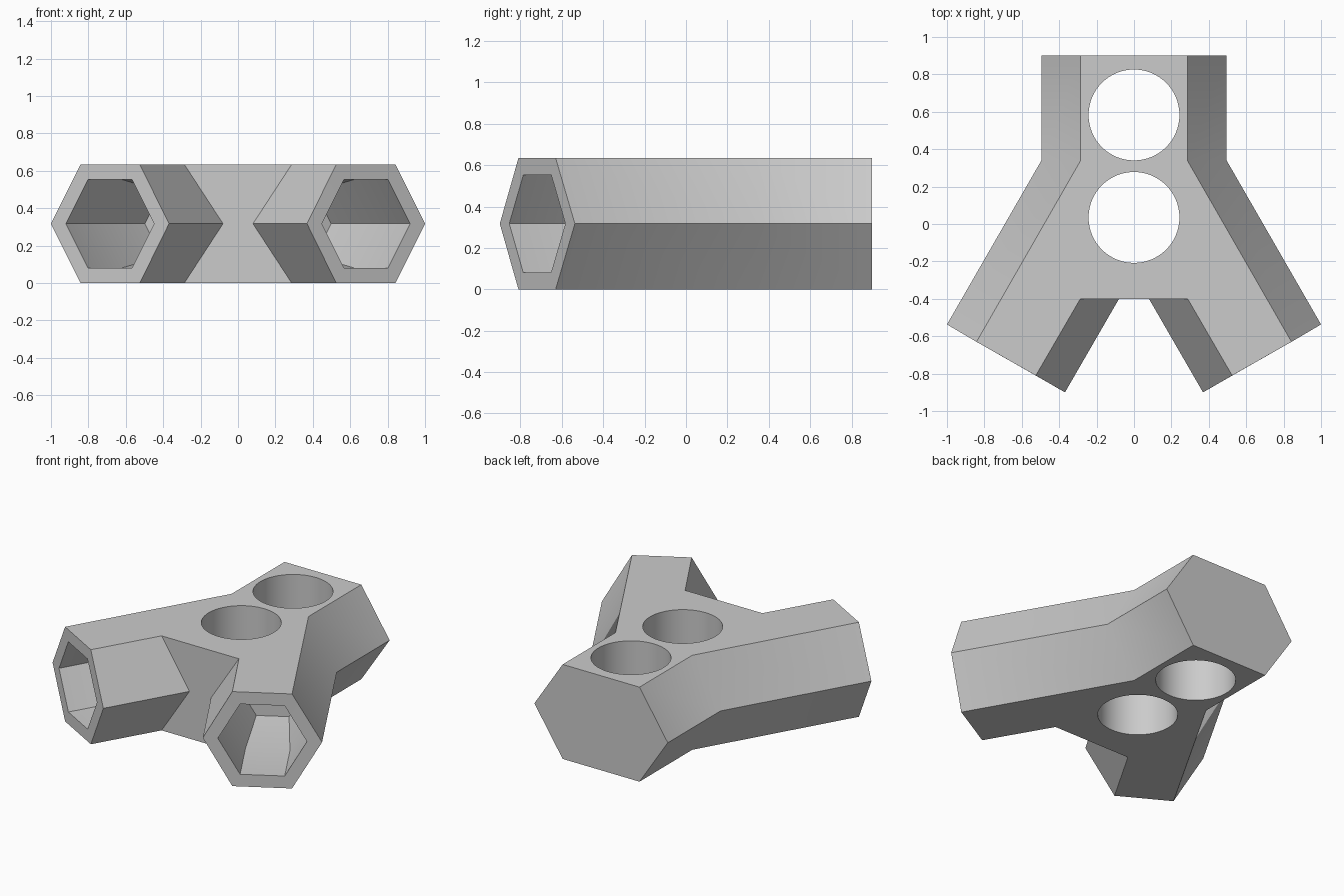
import bpy, bmesh, math
from mathutils import Matrix, Vector

cube = bpy.data.objects.get("Cube")
if cube:
    bpy.data.objects.remove(cube, do_unlink=True)

HEIGHT = 0.634
MID = HEIGHT / 2

grey = bpy.data.materials.new("plain grey")
grey.use_nodes = True
colour = (0.6, 0.6, 0.6, 1)
grey.diffuse_color = colour
grey.node_tree.nodes["Principled BSDF"].inputs["Base Color"].default_value = colour


def loft(name, rings):
    """Skin a stack of equal-length rings and cap both ends."""
    bm = bmesh.new()
    loops = [[bm.verts.new(p) for p in ring] for ring in rings]
    n = len(loops[0])
    for low, high in zip(loops, loops[1:]):
        for i in range(n):
            j = (i + 1) % n
            bm.faces.new((low[i], low[j], high[j], high[i]))
    bm.faces.new(loops[0][::-1])
    bm.faces.new(loops[-1])
    bmesh.ops.recalc_face_normals(bm, faces=bm.faces)
    mesh = bpy.data.meshes.new(name)
    bm.to_mesh(mesh)
    bm.free()
    mesh.materials.append(grey)
    obj = bpy.data.objects.new(name, mesh)
    bpy.context.collection.objects.link(obj)
    return obj


def outline(half, z):
    """Mirror a half outline (+x side) into a closed ring."""
    return [(x, y, z) for x, y in half] + [(-x, y, z) for x, y in reversed(half)]


# Three-armed body: narrow outline at top and bottom, wide outline at mid height
flat = [(0.285, 0.9), (0.285, 0.34), (0.842, -0.63), (0.525, -0.81), (0.287, -0.4)]
wide = [(0.495, 0.9), (0.495, 0.34), (1.0, -0.537), (0.369, -0.9), (0.08, -0.4)]
body = loft("three_arm_body", [outline(flat, 0), outline(wide, MID), outline(flat, HEIGHT)])

cutters = []


def circle_ring(radius, sides, matrix, depth):
    return [matrix @ Vector((radius * math.cos(a), radius * math.sin(a), depth))
            for a in (i * math.tau / sides for i in range(sides))]


# Two round holes straight through the body
for y in (0.583, 0.035):
    place = Matrix.Translation((0, y, 0))
    cutters.append(loft("round_hole_cutter",
                        [circle_ring(0.243, 64, place, z) for z in (-0.1, HEIGHT + 0.1)]))

# Hexagonal sockets in the front arms, narrowing towards the closed end
for side in (-1, 1):
    end = Matrix.Translation((side * 0.685, -0.72, MID))
    aim = Matrix.Rotation(side * math.radians(30), 4, "Z") @ Matrix.Rotation(math.radians(-90), 4, "X")
    profile = [(0.272, -0.1), (0.272, 0.37), (0.2, 0.72)]
    cutters.append(loft("hex_socket_cutter",
                        [circle_ring(r, 6, end @ aim, d) for r, d in profile]))

bpy.context.view_layer.objects.active = body
for cutter in cutters:
    cutter.hide_render = True
    mod = body.modifiers.new("cut", "BOOLEAN")
    mod.operation = "DIFFERENCE"
    mod.solver = "EXACT"
    mod.object = cutter
    bpy.ops.object.modifier_apply(modifier=mod.name)
for cutter in cutters:
    bpy.data.objects.remove(cutter, do_unlink=True)

# Smooth the gentle bends and round walls, keep the hexagon edges crisp
bpy.ops.object.select_all(action="DESELECT")
body.select_set(True)
bpy.ops.object.shade_smooth_by_angle(angle=math.radians(30))
